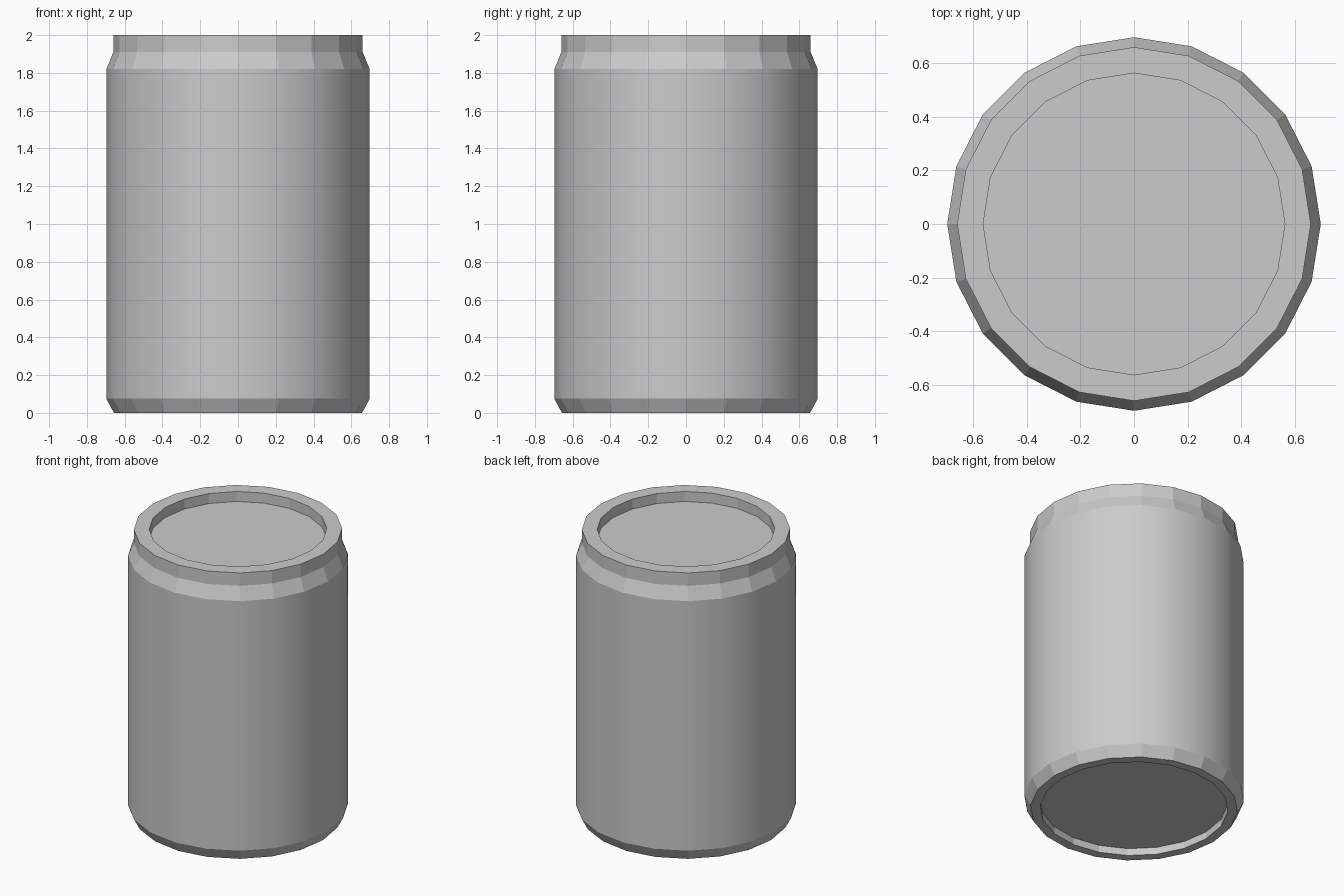
import bpy, bmesh
from math import cos, sin, pi

if "Cube" in bpy.data.objects:
    bpy.data.objects.remove(bpy.data.objects["Cube"])

SIDES = 20


def lathe(name, profile, smooth_bands=(), cap=None):
    """Revolve (radius, z) points; cap closes the 'first' or 'last' ring."""
    bm = bmesh.new()
    rings = [[bm.verts.new((r * cos(2 * pi * i / SIDES), r * sin(2 * pi * i / SIDES), z))
              for i in range(SIDES)] for r, z in profile]
    for band, (a, b) in enumerate(zip(rings, rings[1:])):
        for i in range(SIDES):
            j = (i + 1) % SIDES
            face = bm.faces.new((a[i], a[j], b[j], b[i]))
            face.smooth = band in smooth_bands
    if cap == 'first':
        bm.faces.new(rings[0][::-1])
    elif cap == 'last':
        bm.faces.new(rings[-1])
    mesh = bpy.data.meshes.new(name)
    bm.to_mesh(mesh)
    bm.free()
    obj = bpy.data.objects.new(name, mesh)
    bpy.context.collection.objects.link(obj)
    return obj


# Outer wall: bottom chamfer, smooth straight side, sloped neck, collar
lathe('can_wall', [(0.657, 0), (0.697, 0.075), (0.697, 1.82), (0.66, 1.91), (0.66, 2.0)],
      smooth_bands=(1,))

# Lid: flat rim and sunken panel
lathe('can_lid', [(0.66, 2.0), (0.563, 2.0), (0.563, 1.93)], cap='last')

# Base: sunken panel and flat foot ring
lathe('can_base', [(0.595, 0.05), (0.595, 0), (0.657, 0)], cap='first')
